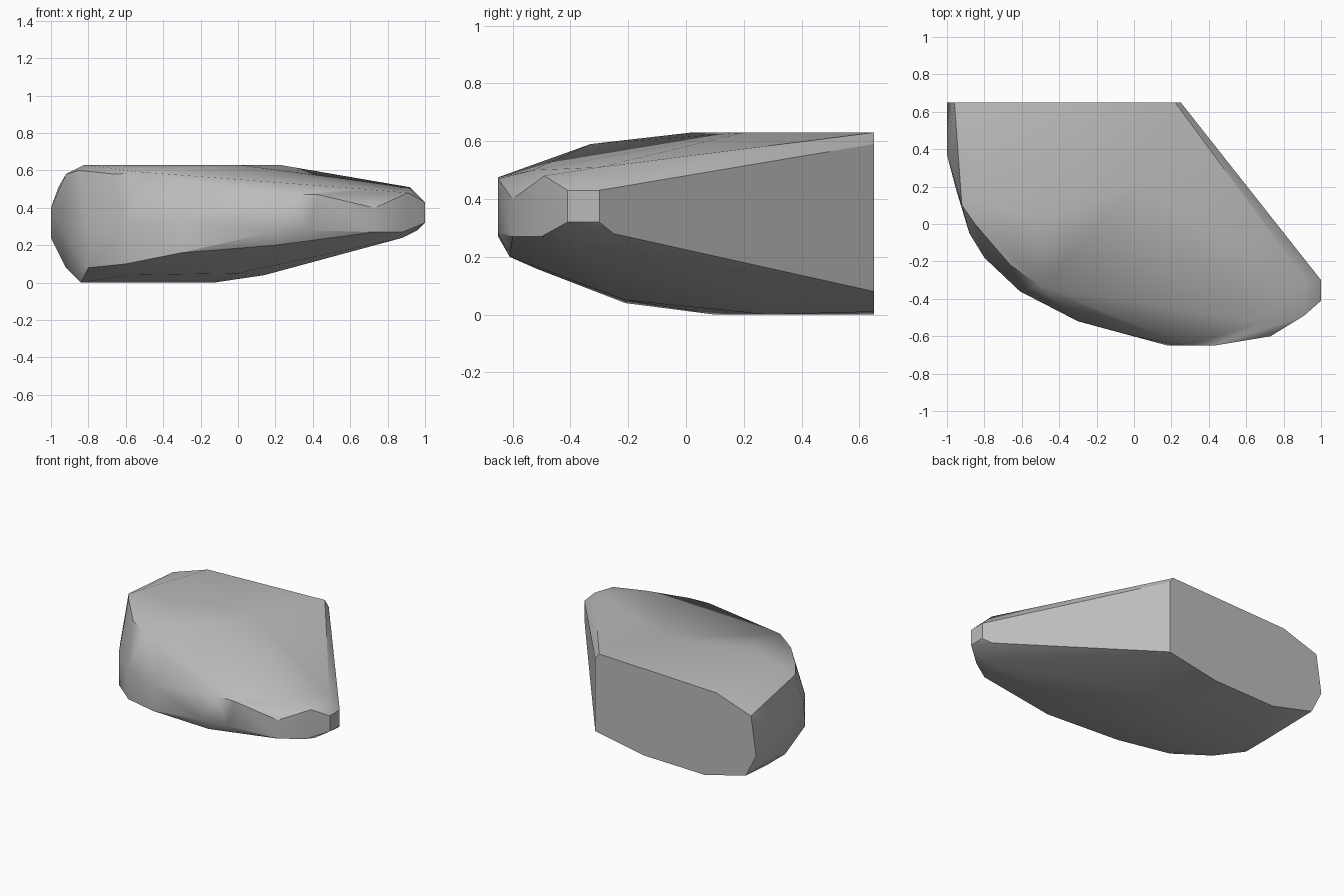
import bpy
import bmesh
import math

if "Cube" in bpy.data.objects:
    bpy.data.objects.remove(bpy.data.objects["Cube"], do_unlink=True)


def make_material(name, level):
    mat = bpy.data.materials.new(name)
    mat.use_nodes = True
    colour = (level, level, level, 1)
    mat.diffuse_color = colour
    mat.node_tree.nodes["Principled BSDF"].inputs["Base Color"].default_value = colour
    return mat


def hull_object(name, points, material):
    """Wrap a rock around its corner points and merge coplanar facets."""
    bm = bmesh.new()
    for point in points:
        bm.verts.new(point)
    result = bmesh.ops.convex_hull(bm, input=bm.verts[:])
    loose = set(result["geom_interior"]) | set(result["geom_unused"])
    loose = [v for v in loose if isinstance(v, bmesh.types.BMVert)]
    bmesh.ops.delete(bm, geom=loose, context="VERTS")
    bmesh.ops.dissolve_limit(bm, angle_limit=math.radians(1),
                             verts=bm.verts[:], edges=bm.edges[:])
    bmesh.ops.recalc_face_normals(bm, faces=bm.faces[:])
    mesh = bpy.data.meshes.new(name)
    bm.to_mesh(mesh)
    bm.free()
    mesh.materials.append(material)
    obj = bpy.data.objects.new(name, mesh)
    bpy.context.collection.objects.link(obj)
    return obj


# Flat broken face at the back, as an x-z outline
back_y = .65
back_outline = [(.22, .63), (.25, .59), (.25, .08), (-.13, .01), (-.6, 0),
                (-.92, .08), (-1, .24), (-.96, .51), (-.69, .6)]
back_face = [(x, back_y, z) for x, z in back_outline]

# Gently domed top
crown = [(-.82, .12, .63), (-.5, .02, .63), (0, .2, .63), (-.5, -.33, .59)]

# Upper rim, running from the thick end round to the thin tip
upper_rim = [(-.92, .1, .58), (-.85, 0, .6), (-.66, -.22, .58), (-.2, -.47, .53),
             (.28, -.65, .475), (.43, -.65, .47), (.68, -.53, .5),
             (.73, -.6, .4), (.91, -.49, .48), (.92, -.3, .51)]

# Widest line of the rounded side
girth = [(-1, .37, .4), (-.95, .18, .3), (-.88, -.05, .3), (-.8, -.18, .3),
         (-.61, -.36, .3), (-.3, -.52, .34), (0, -.6, .35)]

# Narrow tip, the same corners at two heights
tip = [(1, y, z) for y in (-.41, -.3) for z in (.32, .43)]

# Lower rim and the sloping underside
lower_rim = [(.96, -.25, .28), (.88, -.5, .27), (.73, -.6, .27), (.37, -.65, .28),
             (.18, -.65, .27), (.2, -.61, .2), (-.3, -.52, .16),
             (-.6, -.36, .1), (-.8, -.18, .08)]
underside = [(.88, -.4, .24), (.14, .2, .04), (0, -.21, .05), (-.58, -.21, .04),
             (-.84, .1, 0), (-.84, .3, 0), (-.13, .28, 0), (-.92, .3, .08)]

stone_grey = make_material("stone grey", .5)
rock = hull_object("rock", back_face + crown + upper_rim + girth + tip
                   + lower_rim + underside, stone_grey)

# Soft shading on the worn sides, crisp edges on the breaks
bpy.ops.object.select_all(action="DESELECT")
rock.select_set(True)
bpy.context.view_layer.objects.active = rock
bpy.ops.object.shade_smooth_by_angle(angle=math.radians(30))
